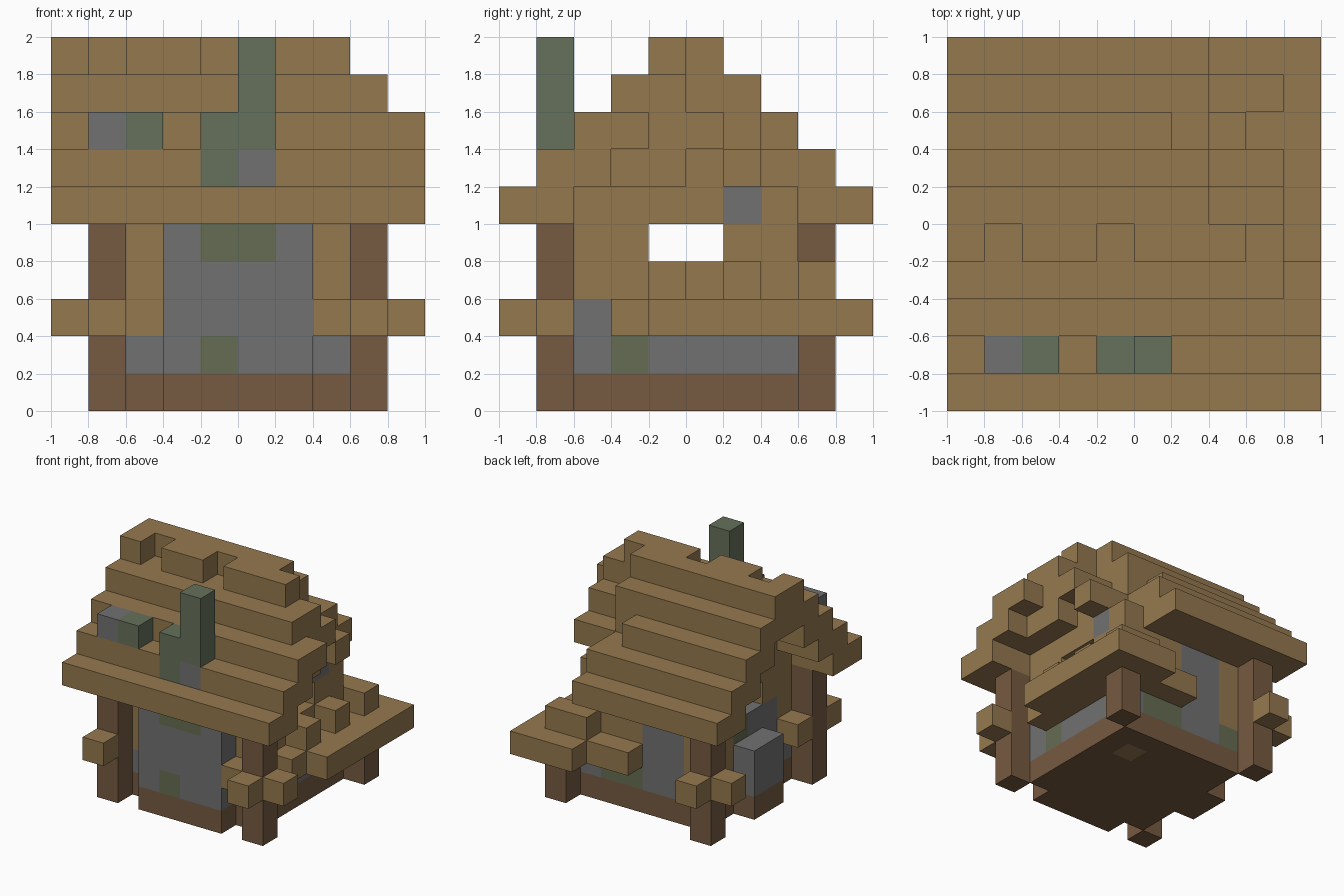
import bpy, bmesh
from mathutils import Vector

if "Cube" in bpy.data.objects:
    bpy.data.objects.remove(bpy.data.objects["Cube"])

U = 0.2  # block size


def material(name, rgb):
    lin = [((c / 255 + 0.055) / 1.055) ** 2.4 for c in rgb] + [1]
    m = bpy.data.materials.new(name)
    m.use_nodes = True
    m.diffuse_color = lin
    m.node_tree.nodes["Principled BSDF"].inputs["Base Color"].default_value = lin
    return m


MATS = {
    "plank": material("oak_plank", (149, 121, 79)),
    "stone": material("grey_stone", (113, 113, 113)),
    "mossy": material("mossy_stone", (101, 108, 82)),
    "green": material("green_stone", (102, 113, 91)),
    "log": material("dark_log", (118, 90, 65)),
}
NAMES = list(MATS)
cells = {}  # block position -> (part, colour)


def box(part, colour, i, j, k):
    """Fill a block range; each axis is one index or an inclusive pair."""
    span = lambda a: range(a[0], a[1] + 1) if isinstance(a, tuple) else (a,)
    for x in span(i):
        for y in span(j):
            for z in span(k):
                cells[x, y, z] = (part, colour)


def clear(i, j, k):
    for x in i:
        for y in j:
            for z in k:
                cells.pop((x, y, z), None)


# Foundation and floor
box("foundation", "log", (2, 7), (2, 7), 0)
box("foundation", "log", (3, 6), 1, 0)
box("foundation", "log", 1, (4, 5), 0)
box("foundation", "plank", 6, 6, 0)

# Walls: stone footing with planks above, hollow inside
box("walls", "stone", (2, 7), (2, 7), 1)
box("walls", "plank", (2, 7), (2, 7), (2, 5))
clear(range(3, 7), range(3, 7), range(1, 6))
box("walls", "stone", (3, 4), 7, (2, 4))
box("walls", "stone", 2, (3, 5), (2, 3))
box("walls", "stone", 7, 2, 2)
box("walls", "stone", 7, 6, 5)
for cell in ((7, 3, 1), (5, 7, 1), (6, 7, 1), (2, 7, 1), (2, 5, 3)):
    box("walls", "mossy", *cell)
clear((2, 7), (4, 5), (4,))  # side windows

# Gable ends
for x in (2, 7):
    box("gables", "plank", x, (3, 6), 6)
    box("gables", "plank", x, (4, 5), 7)

# Stone bays on the front and side
box("front_bay", "stone", (3, 6), 1, (1, 4))
box("front_bay", "mossy", (4, 5), 1, 4)
box("front_bay", "mossy", 4, 1, 1)
box("side_bay", "stone", 1, (4, 5), (1, 2))

# Corner posts, one of them broken short
for x, y, top in ((1, 1, 4), (8, 1, 4), (1, 8, 4), (8, 8, 1)):
    box("corner_posts", "log", x, y, (0, top))

# Beam ends sticking out around the corners
for x, y in ((1, 0), (8, 0), (9, 1), (7, 1), (1, 2), (0, 8), (1, 9)):
    box("beam_ends", "plank", x, y, 2)

# Side deck with railing stubs
box("deck", "plank", 8, (3, 9), 2)
box("deck", "plank", 9, (4, 9), 2)
box("deck", "plank", (5, 7), 8, 2)
box("deck", "plank", 7, 9, 2)
box("railing", "plank", (7, 8), 8, 3)
for y in (4, 6):
    box("railing", "plank", 8, y, 3)

# Stepped roof: front tiers run wider than the ragged back tiers
for z, front, back in ((5, 9, 6), (6, 9, 6), (7, 9, 5), (8, 8, 6)):
    box("roof_front", "plank", (0, front), (z - 5, z - 4), z)
    box("roof_back", "plank", (0, back), (13 - z, 14 - z), z)
box("roof_back", "plank", 6, 6, 7)
box("roof_back", "plank", 8, (4, 5), 7)
box("roof_back", "plank", 8, (3, 4), 6)
box("roof_back", "plank", 8, 6, 6)
box("ridge", "plank", (0, 6), 5, 9)
box("ridge", "plank", (0, 7), 4, 9)
clear((1, 4), (4,), (9,))

# Chimney and stones lying on the roof
box("chimney", "green", 4, 1, (6, 7))
box("chimney", "green", 5, 1, (7, 9))
box("chimney", "stone", 5, 1, 6)
box("roof_stones", "stone", 1, 1, 7)
box("roof_stones", "green", 2, 1, 7)


def build(part):
    """Make one object from the exposed sides of a part's blocks."""
    bm = bmesh.new()
    verts = {}

    def vert(p):
        if p not in verts:
            verts[p] = bm.verts.new((p[0] * U - 1, p[1] * U - 1, p[2] * U))
        return verts[p]

    for pos, (owner, colour) in cells.items():
        if owner != part:
            continue
        for axis in range(3):
            for side in (0, 1):
                near = list(pos)
                near[axis] += 2 * side - 1
                if tuple(near) in cells:
                    continue
                loop = []
                for a, b in ((0, 0), (1, 0), (1, 1), (0, 1)):
                    p = list(pos)
                    p[axis] += side
                    p[(axis + 1) % 3] += a
                    p[(axis + 2) % 3] += b
                    loop.append(vert(tuple(p)))
                face = bm.faces.new(loop if side else loop[::-1])
                face.material_index = NAMES.index(colour)
    bmesh.ops.dissolve_limit(bm, angle_limit=0.01, verts=bm.verts,
                             edges=bm.edges, delimit={"MATERIAL"})
    mesh = bpy.data.meshes.new(part)
    bm.to_mesh(mesh)
    bm.free()
    for m in MATS.values():
        mesh.materials.append(m)
    bpy.context.scene.collection.objects.link(bpy.data.objects.new(part, mesh))


for part in sorted({owner for owner, _ in cells.values()}):
    build(part)
